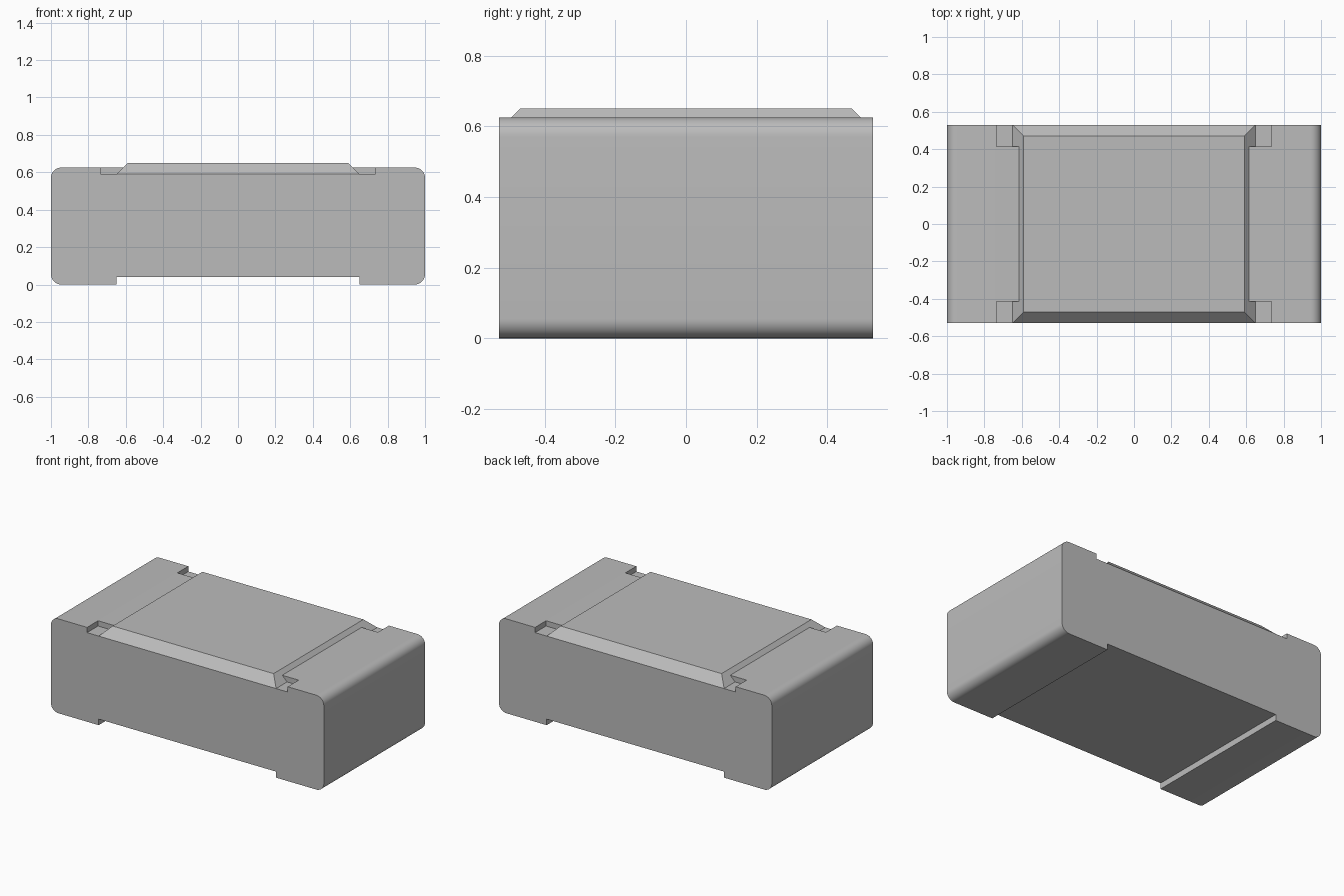
import bpy
import bmesh
from math import cos, sin, pi

HALF_Y = 0.53      # half depth of the block
SEAT_Z = 0.59      # floor under the coating and in the corner notches
TOP_Z = 0.625      # top of the raised ends
RADIUS = 0.055     # rounding of the outer long edges

cube = bpy.data.objects.get("Cube")
if cube:
    bpy.data.objects.remove(cube, do_unlink=True)

grey = bpy.data.materials.new("light grey")
grey.use_nodes = True
grey.diffuse_color = (0.5, 0.5, 0.5, 1)
grey.node_tree.nodes["Principled BSDF"].inputs["Base Color"].default_value = (0.5, 0.5, 0.5, 1)


def finish(name, bm):
    bmesh.ops.recalc_face_normals(bm, faces=bm.faces)
    mesh = bpy.data.meshes.new(name)
    bm.to_mesh(mesh)
    bm.free()
    mesh.materials.append(grey)
    obj = bpy.data.objects.new(name, mesh)
    bpy.context.collection.objects.link(obj)
    return obj


def arc(cx, cz, start, steps=10):
    return [(cx + RADIUS * cos(start + pi / 2 * i / steps),
             cz + RADIUS * sin(start + pi / 2 * i / steps)) for i in range(steps + 1)]


def box(name, x0, x1, y0, y1, z0, z1):
    bm = bmesh.new()
    bmesh.ops.create_cube(bm, size=1)
    for v in bm.verts:
        v.co = (x1 if v.co.x > 0 else x0, y1 if v.co.y > 0 else y0, z1 if v.co.z > 0 else z0)
    return finish(name, bm)


# Chip body: mirrored half profile with foot step and rounded ends, swept in depth
half = [(0.65, 0.04), (0.65, 0)]
half += arc(1 - RADIUS, RADIUS, -pi / 2)
half += arc(1 - RADIUS, TOP_Z - RADIUS, 0)
half += [(0.6, TOP_Z), (0.6, SEAT_Z)]
profile = half + [(-x, z) for x, z in reversed(half)]
bm = bmesh.new()
face = bm.faces.new([bm.verts.new((x, -HALF_Y, z)) for x, z in profile])
swept = bmesh.ops.extrude_face_region(bm, geom=[face])
for v in swept["geom"]:
    if isinstance(v, bmesh.types.BMVert):
        v.co.y = HALF_Y
body = finish("chip_body", bm)

# Corner notches beside the coating
for sx in (-1, 1):
    for sy in (-1, 1):
        xs = sorted((sx * 0.55, sx * 0.735))
        ys = sorted((sy * 0.415, sy * 0.6))
        cutter = box("notch_cutter", *xs, *ys, SEAT_Z, 0.7)
        cutter.hide_render = True
        cutter.hide_set(True)
        cut = body.modifiers.new("corner notch", 'BOOLEAN')
        cut.operation = 'DIFFERENCE'
        cut.solver = 'EXACT'
        cut.object = cutter

# Apply the cuts, then drop the cutters
bpy.context.view_layer.update()
cut_mesh = bpy.data.meshes.new_from_object(body.evaluated_get(bpy.context.evaluated_depsgraph_get()))
cutters = [m.object for m in body.modifiers]
body.modifiers.clear()
body.data = cut_mesh
for cutter in cutters:
    bpy.data.objects.remove(cutter, do_unlink=True)

# Protective coating: slab with sloping sides
coating = box("top_coating", -0.65, 0.65, -HALF_Y, HALF_Y, SEAT_Z, 0.65)
for v in coating.data.vertices:
    if v.co.z > 0.6:
        v.co.x *= 0.59 / 0.65
        v.co.y *= 0.47 / HALF_Y

# Smooth the rounded edges only
bpy.ops.object.select_all(action='DESELECT')
body.select_set(True)
bpy.context.view_layer.objects.active = body
bpy.ops.object.shade_smooth_by_angle(angle=pi / 6)
